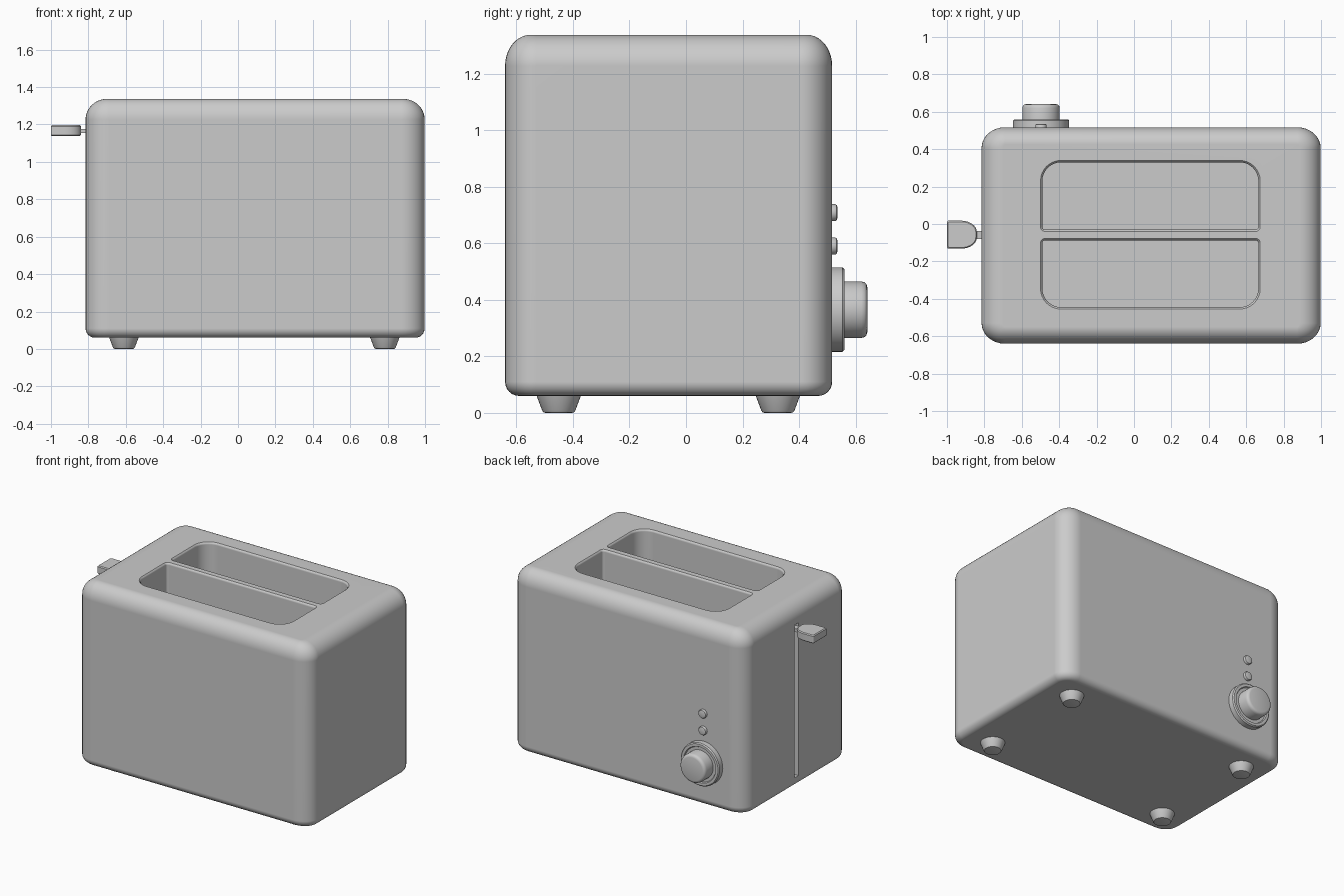
import bpy, bmesh
from math import sin, cos, pi, radians

if "Cube" in bpy.data.objects:
    bpy.data.objects.remove(bpy.data.objects["Cube"])


def finish(name, bm, angle=35):
    bmesh.ops.recalc_face_normals(bm, faces=bm.faces)
    me = bpy.data.meshes.new(name)
    bm.to_mesh(me)
    bm.free()
    ob = bpy.data.objects.new(name, me)
    bpy.context.collection.objects.link(ob)
    smooth(ob, angle)
    return ob


def smooth(ob, angle=35):
    for p in ob.data.polygons:
        p.use_smooth = True
    ob.data.set_sharp_from_angle(angle=radians(angle))


def outline(x0, x1, y0, y1, radii, n=8):
    """Rounded rectangle; radii are (rx, ry) for corners ++, -+, --, +-."""
    signs = [(1, 1), (-1, 1), (-1, -1), (1, -1)]
    pts = []
    for k, ((sx, sy), (rx, ry)) in enumerate(zip(signs, radii)):
        cx = x1 - rx if sx > 0 else x0 + rx
        cy = y1 - ry if sy > 0 else y0 + ry
        for i in range(n + 1):
            a = (k + i / n) * pi / 2
            pts.append((cx + rx * cos(a), cy + ry * sin(a)))
    return pts


def loft(name, rings):
    """Skin a stack of (outline, z) rings and cap both ends."""
    bm = bmesh.new()
    loops = [[bm.verts.new((x, y, z)) for x, y in pts] for pts, z in rings]
    n = len(loops[0])
    for a, b in zip(loops, loops[1:]):
        for i in range(n):
            j = (i + 1) % n
            bm.faces.new((a[i], a[j], b[j], b[i]))
    bm.faces.new(loops[0])
    bm.faces.new(loops[-1])
    bmesh.ops.remove_doubles(bm, verts=bm.verts, dist=1e-5)
    return finish(name, bm)


def lathe(name, profile, place, n=40):
    """Turn a (radius, height) profile; place maps local x, y, height to world."""
    circle = [(cos(2 * pi * i / n), sin(2 * pi * i / n)) for i in range(n)]
    bm = bmesh.new()
    loops = [[bm.verts.new(place(r * c, r * s, h)) for c, s in circle] for r, h in profile]
    for a, b in zip(loops, loops[1:]):
        for i in range(n):
            j = (i + 1) % n
            bm.faces.new((a[i], a[j], b[j], b[i]))
    bm.faces.new(loops[0])
    bm.faces.new(loops[-1])
    return finish(name, bm)


def box(name, x0, x1, y0, y1, z0, z1):
    pts = [(x0, y0), (x1, y0), (x1, y1), (x0, y1)]
    return loft(name, [(pts, z0), (pts, z1)])


# Body shell: stacked rounded rectangles with soft top and bottom edges
X0, X1, Y0, Y1, Z0, Z1 = -0.815, 0.998, -0.64, 0.517, 0.06, 1.337


def body_ring(ix, iy, z):
    r = (0.125 - ix, 0.11 - iy)
    return outline(X0 + ix, X1 - ix, Y0 + iy, Y1 - iy, [r] * 4), z


rings = []
for i in range(7):
    a = i / 6 * pi / 2
    k = 1 - sin(a)
    rings.append(body_ring(0.05 * k, 0.05 * k, Z0 + 0.05 * (1 - cos(a))))
for i in range(11):
    a = i / 10 * pi / 2
    k = 1 - cos(a)
    rings.append(body_ring(0.115 * k, 0.09 * k, Z1 - 0.11 * (1 - sin(a))))
body = loft("body", rings)


# Cutters: two bread slots (large outer corners) and the lever track
def slot(y0, y1, back):
    out = []
    for z, g in [(0.2, 0), (1.322, 0), (1.331, 0.003), (Z1, 0.01), (1.36, 0.012)]:
        big, small = (0.1 + g,) * 2, (0.015 + g,) * 2
        radii = [big, big, small, small] if back else [small, small, big, big]
        out.append((outline(-0.49 - g, 0.665 + g, y0 - g, y1 + g, radii), z))
    return loft("slot_cutter", out)


cutters = [slot(-0.03, 0.33, True), slot(-0.445, -0.087, False),
           box("track_cutter", -0.9, -0.765, -0.08, -0.036, 0.13, 1.2)]
bpy.context.view_layer.objects.active = body
for c in cutters:
    m = body.modifiers.new("cut", 'BOOLEAN')
    m.operation, m.solver, m.object = 'DIFFERENCE', 'EXACT', c
    bpy.ops.object.modifier_apply(modifier=m.name)
    bpy.data.objects.remove(c)
smooth(body)
wn = body.modifiers.new("even_shading", 'WEIGHTED_NORMAL')
wn.keep_sharp = True

# Lever: flat-ended paddle rounded toward the body, on a thin stem
lever = []
for z, g in [(1.138, 0.006), (1.144, 0), (1.19, 0), (1.196, 0.006)]:
    r, s = (0.085 - g, 0.06 - g), (0.008, 0.008)
    lever.append((outline(-1 + g, -0.84 - g, -0.132 + g, 0.018 - g, [r, s, s, r]), z))
loft("lever_paddle", lever)
box("lever_stem", -0.86, -0.765, -0.079, -0.037, 1.155, 1.177)


# Dial and two buttons on the back face
def on_back(x, z):
    return lambda u, v, h: (x + u, Y1 - 0.005 + h, z + v)


lathe("dial_ring", [(0.15, 0), (0.15, 0.041), (0.143, 0.048), (0.125, 0.048),
                    (0.12, 0.04), (0.09, 0.04)], on_back(-0.497, 0.365))
lathe("dial_knob", [(0.1, 0.02), (0.1, 0.108), (0.097, 0.119), (0.091, 0.126),
                    (0.08, 0.129)], on_back(-0.497, 0.365))
for i, z in enumerate((0.59, 0.708)):
    lathe(f"button_{i + 1}", [(0.03, 0), (0.03, 0.016), (0.027, 0.021), (0.021, 0.023)],
          on_back(-0.497, z), 24)

# Four tapered feet
for i, (x, y) in enumerate((x, y) for x in (-0.61, 0.785) for y in (-0.45, 0.325)):
    lathe(f"foot_{i + 1}", [(0.047, 0), (0.054, 0.002), (0.059, 0.009), (0.08, 0.065)],
          lambda u, v, h, x=x, y=y: (x + u, y + v, h), 32)
